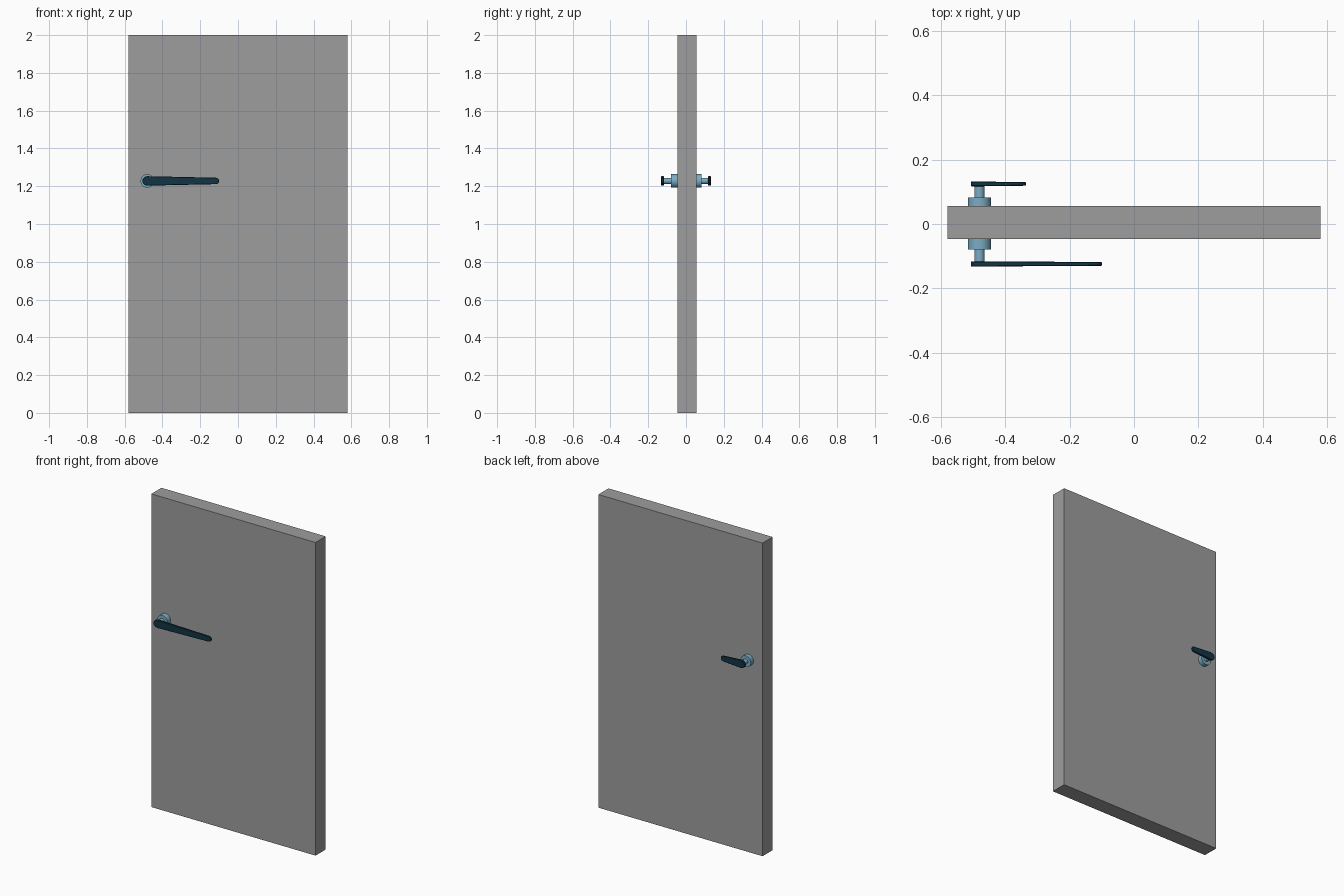
import bpy, bmesh, math

if "Cube" in bpy.data.objects:
    bpy.data.objects.remove(bpy.data.objects["Cube"])

HX, HZ = -0.48, 1.228          # handle axis
FRONT, BACK = -0.046, 0.056    # door faces


def material(name, rgb):
    m = bpy.data.materials.new(name)
    m.diffuse_color = (*rgb, 1)
    m.use_nodes = True
    m.node_tree.nodes["Principled BSDF"].inputs["Base Color"].default_value = m.diffuse_color
    return m


GREY = material("door grey", (0.34, 0.34, 0.34))
STEEL = material("pale blue steel", (0.20, 0.41, 0.55))
DARK = material("dark teal", (0.006, 0.035, 0.058))


def finish(bm, name, mat, smooth=False):
    bmesh.ops.recalc_face_normals(bm, faces=bm.faces)
    me = bpy.data.meshes.new(name)
    bm.to_mesh(me)
    bm.free()
    me.materials.append(mat)
    ob = bpy.data.objects.new(name, me)
    bpy.context.collection.objects.link(ob)
    if smooth:
        bpy.ops.object.select_all(action='DESELECT')
        ob.select_set(True)
        bpy.context.view_layer.objects.active = ob
        bpy.ops.object.shade_smooth_by_angle(angle=math.radians(35))
    return ob


# door slab
bm = bmesh.new()
bmesh.ops.create_cube(bm, size=1)
for v in bm.verts:
    v.co.x *= 1.16
    v.co.y = FRONT if v.co.y < 0 else BACK
    v.co.z = 0 if v.co.z < 0 else 2
finish(bm, "door_panel", GREY)


def cylinder(name, r, y0, y1, mat, sides=24):
    bm = bmesh.new()
    rings = [[bm.verts.new((HX + r * math.cos(2 * math.pi * i / sides), y,
                            HZ + r * math.sin(2 * math.pi * i / sides)))
              for i in range(sides)] for y in (y0, y1)]
    for i in range(sides):
        j = (i + 1) % sides
        bm.faces.new((rings[0][i], rings[0][j], rings[1][j], rings[1][i]))
    for ring in rings:
        bm.faces.new(ring)
    finish(bm, name, mat, True)


def lever(name, tip_x, y0, y1):
    # rounded outline that tapers towards the tip in height and thickness
    r0, r1, n = 0.025, 0.017, 6
    out = []
    for i in range(n + 1):
        a = math.pi / 2 + math.pi * i / n
        out.append((HX + 0.027 * math.cos(a), r0 * math.sin(a), 1.0))
    for i in range(n + 1):
        a = -math.pi / 2 + math.pi * i / n
        out.append((tip_x - r1 + r1 * math.cos(a), r1 * math.sin(a), 0.75))
    mid, half = (y0 + y1) / 2, abs(y1 - y0) / 2
    bm = bmesh.new()
    rings = [[bm.verts.new((x, mid + s * half * t, HZ + z)) for x, z, t in out]
             for s in (-1, 1)]
    k = len(out)
    for i in range(k):
        j = (i + 1) % k
        bm.faces.new((rings[0][i], rings[0][j], rings[1][j], rings[1][i]))
    for ring in rings:
        bm.faces.new(ring)
    rim = [e for e in bm.edges if abs(e.verts[0].co.y - e.verts[1].co.y) < half]
    bmesh.ops.bevel(bm, geom=rim, offset=0.002, segments=1, affect='EDGES')
    finish(bm, name, DARK, True)


# handle sets: long lever in front, short lever behind
for side, face, s, tip in (("front", FRONT, -1, -0.10), ("back", BACK, 1, -0.335)):
    rose = s * 0.079 if s < 0 else 0.083
    inner = s * 0.116 if s < 0 else 0.117
    cylinder(side + "_rosette", 0.036, face, rose, STEEL)
    cylinder(side + "_spindle", 0.016, rose, inner + s * 0.002, STEEL)
    lever(side + "_lever", tip, inner, s * 0.132)
